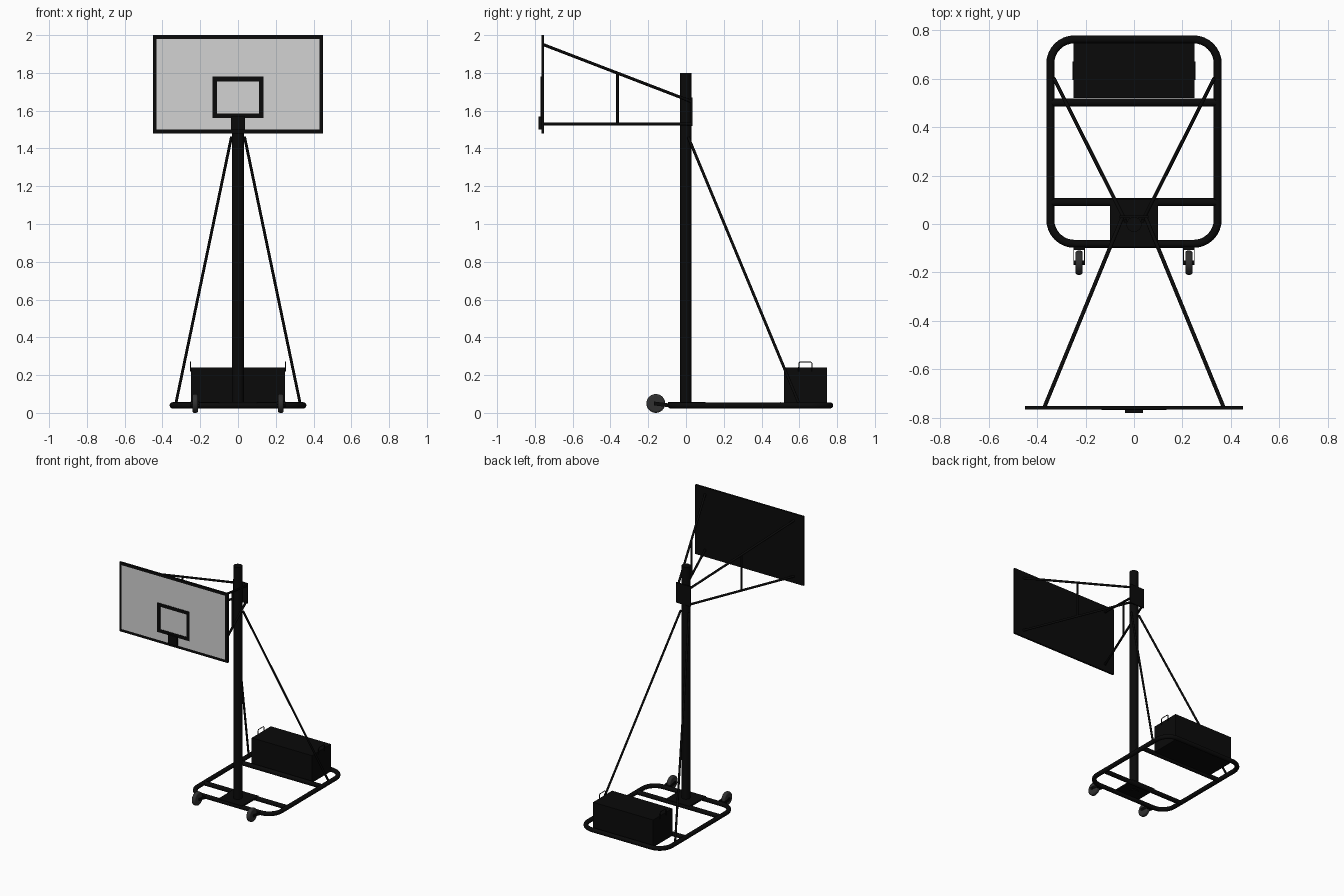
import bpy, bmesh, math
from mathutils import Vector

cube = bpy.data.objects.get("Cube")
if cube:
    bpy.data.objects.remove(cube, do_unlink=True)


def material(name, rgb):
    m = bpy.data.materials.new(name)
    m.use_nodes = True
    m.diffuse_color = (*rgb, 1)
    m.node_tree.nodes["Principled BSDF"].inputs["Base Color"].default_value = (*rgb, 1)
    return m


BLACK = material("black paint", (0.003, 0.003, 0.003))
WHITE = material("board white", (0.65, 0.65, 0.65))
RUBBER = material("dark grey rubber", (0.03, 0.03, 0.03))


def finish(name, bm, mat, smooth=False):
    bmesh.ops.recalc_face_normals(bm, faces=bm.faces)
    mesh = bpy.data.meshes.new(name)
    bm.to_mesh(mesh)
    bm.free()
    mesh.materials.append(mat)
    ob = bpy.data.objects.new(name, mesh)
    bpy.context.collection.objects.link(ob)
    if smooth:
        bpy.ops.object.select_all(action='DESELECT')
        ob.select_set(True)
        bpy.context.view_layer.objects.active = ob
        bpy.ops.object.shade_smooth_by_angle(angle=math.radians(40))
    return ob


def box(name, lo, hi, mat=BLACK):
    bm = bmesh.new()
    bmesh.ops.create_cube(bm, size=1)
    lo, hi = Vector(lo), Vector(hi)
    for v in bm.verts:
        v.co = (lo + hi) / 2 + v.co * (hi - lo)
    return finish(name, bm, mat)


def rod(name, a, b, r, sides=12, mat=BLACK):
    a, b = Vector(a), Vector(b)
    bm = bmesh.new()
    bmesh.ops.create_cone(bm, cap_ends=True, segments=sides, radius1=r, radius2=r, depth=(b - a).length)
    turn = (b - a).to_track_quat('Z', 'Y')
    for v in bm.verts:
        v.co = turn @ v.co + (a + b) / 2
    return finish(name, bm, mat, True)


def tube(name, points, r, closed):
    # Sweep a round section along a polyline
    curve = bpy.data.curves.new(name, 'CURVE')
    curve.dimensions = '3D'
    curve.bevel_depth = r
    curve.bevel_resolution = 3
    curve.use_fill_caps = True
    s = curve.splines.new('POLY')
    s.points.add(len(points) - 1)
    for p, co in zip(s.points, points):
        p.co = (*co, 1)
    s.use_cyclic_u = closed
    s.use_smooth = True
    ob = bpy.data.objects.new(name, curve)
    bpy.context.collection.objects.link(ob)
    curve.materials.append(BLACK)
    return ob


# Rounded base frame with two cross bars and a foot plate
R, X, Y0, Y1, Z, CORNER = 0.0165, 0.346, -0.082, 0.763, 0.04, 0.1
loop = []
for i, (sx, y) in enumerate([(1, Y1), (-1, Y1), (-1, Y0), (1, Y0)]):
    cx = sx * (X - CORNER)
    cy = y - CORNER if y == Y1 else y + CORNER
    for k in range(9):
        t = math.pi / 2 * (i + k / 8)
        loop.append((cx + CORNER * math.cos(t), cy + CORNER * math.sin(t), Z))
tube("base_frame", loop, R, True)
for name, y in (("front_cross_bar", 0.09), ("rear_cross_bar", 0.502)):
    rod(name, (-X, y, Z), (X, y, Z), R)
box("foot_plate", (-0.1, -0.095, 0.045), (0.1, 0.103, 0.057))

# Post and the plate clamped behind it
rod("post", (0, -0.002, 0.04), (0, -0.002, 1.8), 0.031, 32)
box("post_bracket", (-0.06, 0.025, 1.52), (0.06, 0.035, 1.67))

# Backboard: the front face is inset to leave a dark border
board = box("backboard", (-0.45, -0.766, 1.48), (0.45, -0.752, 2.0))
board.data.materials.append(WHITE)
bm = bmesh.new()
bm.from_mesh(board.data)
front = min(bm.faces, key=lambda f: f.normal.y)
bmesh.ops.inset_region(bm, faces=[front], thickness=0.028)
front.material_index = 1
bm.to_mesh(board.data)
bm.free()

# Target outline and rim mount
YB, YF, W = -0.766, -0.769, 0.025
for s in (-1, 1):
    side = "left" if s > 0 else "right"
    a, b = sorted((s * 0.135, s * (0.135 - W)))
    box(f"target_{side}_stripe", (a, YF, 1.56), (b, YB, 1.78))
for name, z in (("lower", 1.56), ("upper", 1.78 - W)):
    box(f"target_{name}_stripe", (-0.135 + W, YF, z), (0.135 - W, YB, z + W))
box("rim_mount", (-0.037, -0.78, 1.5), (0.037, YB, 1.57))

# Ballast box
box("ballast_box", (-0.25, 0.52, 0.035), (0.25, 0.747, 0.24))

for s in (-1, 1):
    side = "left" if s > 0 else "right"

    # Board arms with an upright strut, and the rear brace
    far, near = Vector((s * 0.37, -0.756, 0)), Vector((s * 0.047, 0.03, 0))
    up = Vector((0, 0, 1))
    rod(f"{side}_upper_arm", far + up * 1.95, near + up * 1.648, 0.008)
    rod(f"{side}_lower_arm", far + up * 1.53, near + up * 1.53, 0.008)
    mid = far.lerp(near, 0.5)
    rod(f"{side}_arm_strut", mid + up * 1.53, mid + up * 1.799, 0.007)
    rod(f"{side}_brace", (s * 0.33, 0.6, 0.045), (s * 0.035, 0.012, 1.46), 0.0075)

    # Wire handle at each end of the ballast box
    hx = s * 0.252
    tube(f"{side}_handle", [(hx, 0.597, 0.22), (hx, 0.597, 0.262), (hx, 0.605, 0.27),
                            (hx, 0.66, 0.27), (hx, 0.668, 0.262), (hx, 0.668, 0.22)], 0.003, False)

    # Wheel with rounded tread, axle and fork
    wx, wy, wz = s * 0.227, -0.16, 0.05
    wheel = rod(f"{side}_wheel", (wx - 0.015, wy, wz), (wx + 0.015, wy, wz), 0.05, 24, RUBBER)
    bevel = wheel.modifiers.new("rounded tread", 'BEVEL')
    bevel.width = 0.01
    bevel.segments = 3
    rod(f"{side}_axle", (wx - 0.024, wy, wz), (wx + 0.024, wy, wz), 0.009)
    box(f"{side}_fork_bridge", (wx - 0.023, -0.108, 0.03), (wx + 0.023, -0.09, 0.05))
    for k in (-1, 1):
        fork = box(f"{side}_fork_plate", (wx + k * 0.022 - 0.0015, wy - 0.01, 0.03),
                   (wx + k * 0.022 + 0.0015, -0.09, 0.05))
        # Lift the wheel end of each fork plate up to the axle
        for v in fork.data.vertices:
            if v.co.y < wy:
                v.co.z += 0.01
